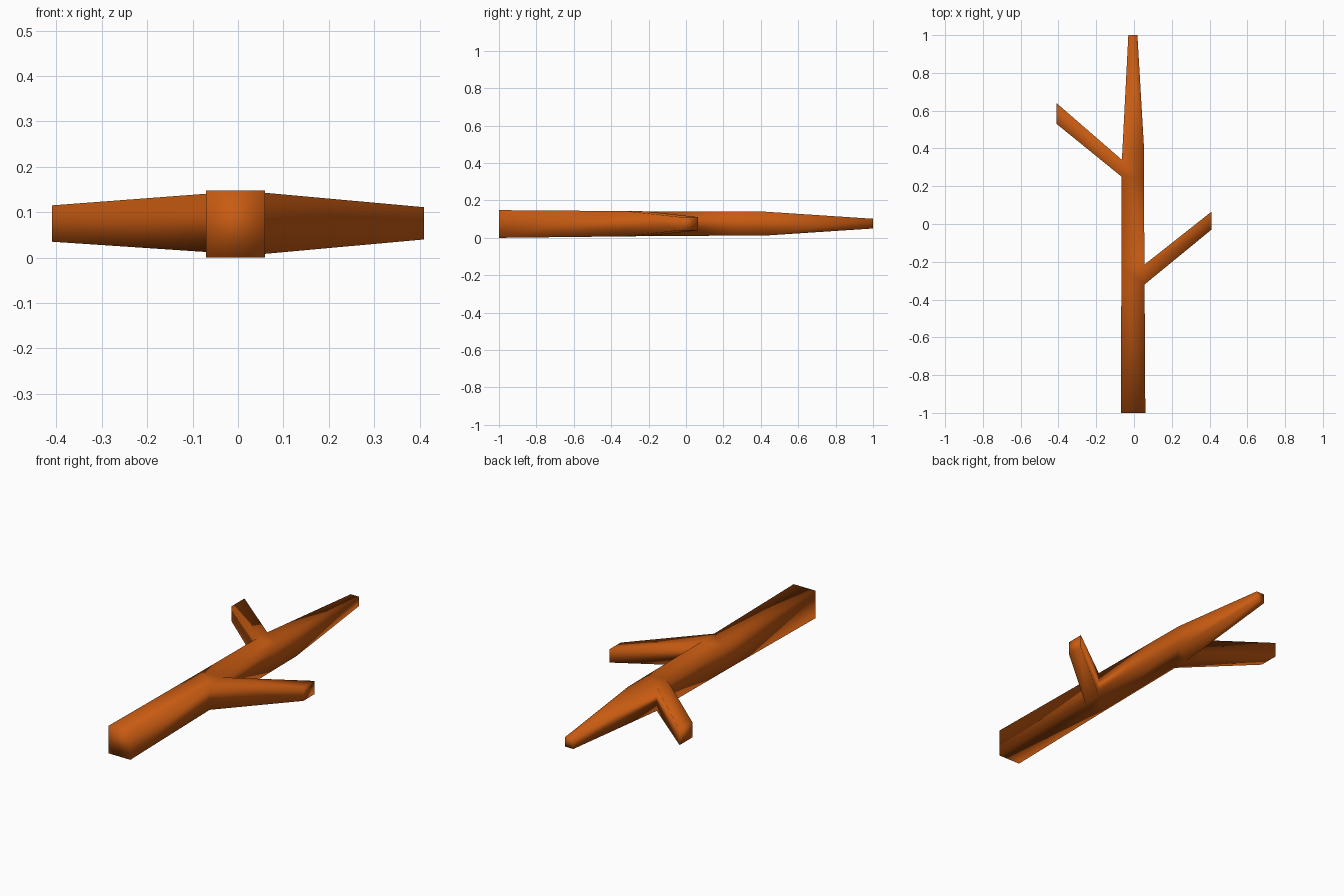
import bpy
import bmesh

cube = bpy.data.objects.get("Cube")
if cube:
    bpy.data.objects.remove(cube, do_unlink=True)

wood = bpy.data.materials.new("orange_brown_wood")
wood.use_nodes = True
color = (0.58, 0.105, 0.006, 1)
wood.diffuse_color = color
wood.node_tree.nodes["Principled BSDF"].inputs["Base Color"].default_value = color

bm = bmesh.new()


def add_ring(x0, x1, y_left, y_right, z0, z1):
    """Square section of the trunk, possibly slanted between its two sides."""
    corners = [(x0, y_left, z0), (x1, y_right, z0), (x1, y_right, z1), (x0, y_left, z1)]
    return [bm.verts.new(c) for c in corners]


# Trunk sections from the thick butt to the thin tip
rings = [
    add_ring(-0.07, 0.06, -1, -1, 0, 0.148),
    add_ring(-0.067, 0.056, -0.32, -0.32, 0.008, 0.143),
    add_ring(-0.067, 0.055, -0.215, -0.215, 0.009, 0.142),
    add_ring(-0.065, 0.053, 0.25, 0.25, 0.012, 0.141),
    add_ring(-0.064, 0.052, 0.34, 0.42, 0.012, 0.14),
    add_ring(-0.03, 0.018, 1, 1, 0.05, 0.102),
]
sides = []
for a, b in zip(rings, rings[1:]):
    sides.append([bm.faces.new((a[i], a[(i + 1) % 4], b[(i + 1) % 4], b[i]))
                  for i in range(4)])
bm.faces.new(rings[0][::-1])
bm.faces.new(rings[-1])


def grow_branch(face, x, y0, y1, z0, z1):
    """Extrude one trunk side face into a tapered branch."""
    mid_y = face.calc_center_median().y
    mid_z = face.calc_center_median().z
    tip = bmesh.ops.extrude_discrete_faces(bm, faces=[face])["faces"][0]
    for v in tip.verts:
        v.co = (x, y0 if v.co.y < mid_y else y1, z0 if v.co.z < mid_z else z1)


# Side branches, one on each side of the trunk
grow_branch(sides[1][1], 0.41, -0.03, 0.065, 0.04, 0.111)
grow_branch(sides[3][3], -0.41, 0.53, 0.64, 0.035, 0.115)

bmesh.ops.remove_doubles(bm, verts=bm.verts, dist=0.0001)
bmesh.ops.recalc_face_normals(bm, faces=bm.faces)
for face in bm.faces:
    face.smooth = True

mesh = bpy.data.meshes.new("forked_stick")
bm.to_mesh(mesh)
bm.free()
mesh.materials.append(wood)
bpy.context.collection.objects.link(bpy.data.objects.new("forked_stick", mesh))
